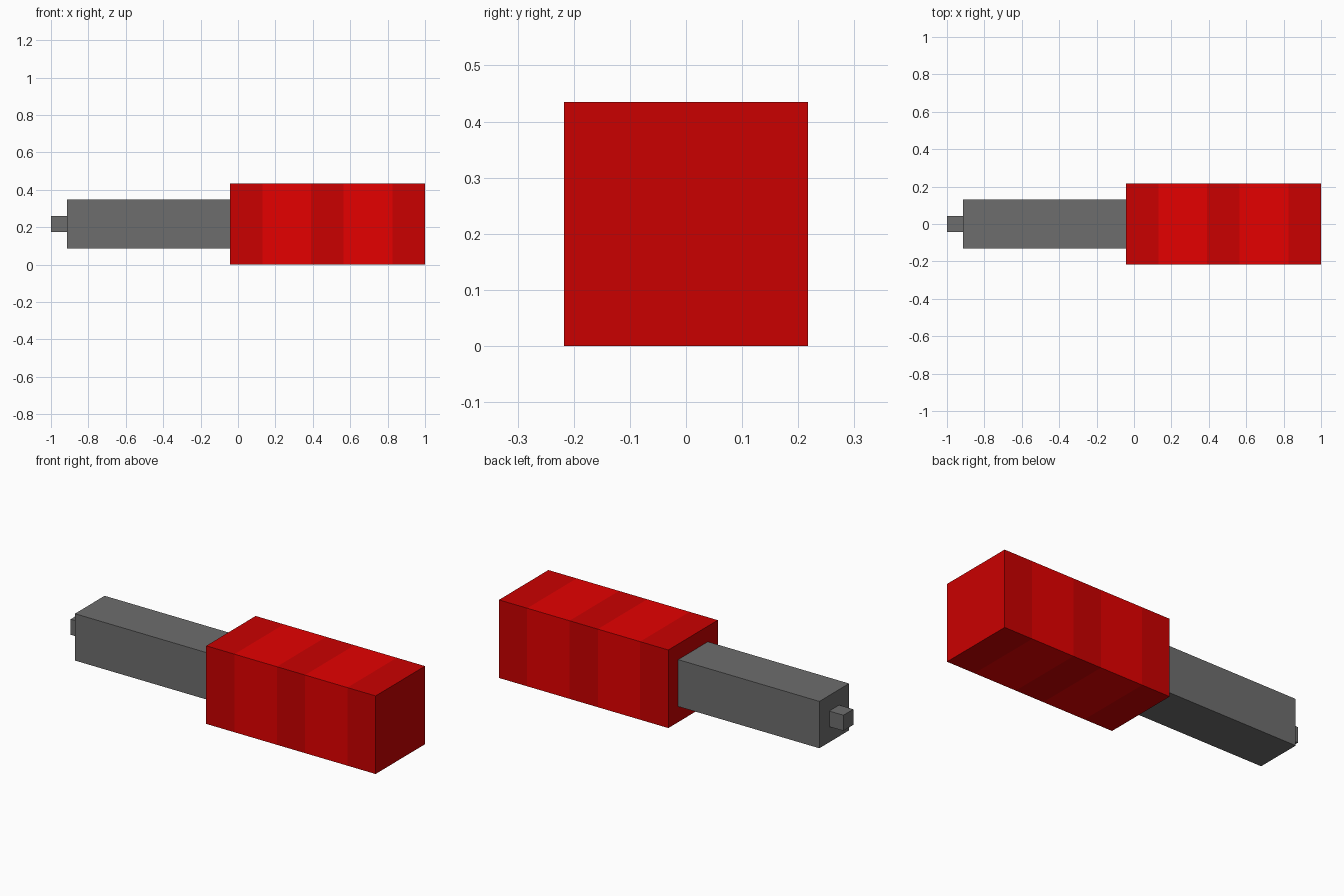
import bpy, bmesh
from mathutils import Matrix, Vector

if "Cube" in bpy.data.objects:
    bpy.data.objects.remove(bpy.data.objects["Cube"])

U = 2 / 23          # one block unit; the model is 23 units long
MID = 2.5 * U       # height of the centre axis


def material(name, rgb):
    m = bpy.data.materials.new(name)
    m.diffuse_color = (*rgb, 1)
    m.use_nodes = True
    m.node_tree.nodes["Principled BSDF"].inputs["Base Color"].default_value = m.diffuse_color
    return m


dark_red = material("dark red", (0.59, 0.0, 0.0))
bright_red = material("bright red", (0.78, 0.0, 0.0))
grey = material("grey", (0.155, 0.155, 0.155))


def bar(name, start, length, width, mats, cuts=()):
    """Square bar along x, in units from the left end, cut into bands of alternating colour."""
    bm = bmesh.new()
    x0 = -1 + start * U
    size = Vector((length, width, width)) * U
    centre = Vector((x0 + size.x / 2, 0, MID))
    bmesh.ops.create_cube(bm, size=1, matrix=Matrix.Translation(centre) @ Matrix.Diagonal((*size, 1)))
    planes = [x0 + c * U for c in cuts]
    for x in planes:
        bmesh.ops.bisect_plane(bm, geom=bm.verts[:] + bm.edges[:] + bm.faces[:],
                               plane_co=(x, 0, 0), plane_no=(1, 0, 0))
    for f in bm.faces:
        band = sum(f.calc_center_median().x > x for x in planes)
        f.material_index = band % len(mats)
    mesh = bpy.data.meshes.new(name)
    bm.to_mesh(mesh)
    bm.free()
    for m in mats:
        mesh.materials.append(m)
    bpy.context.collection.objects.link(bpy.data.objects.new(name, mesh))


# Striped handle, metal shaft and small tip
bar("handle", 11, 12, 5, [dark_red, bright_red], cuts=(2, 5, 7, 10))
bar("shaft", 1, 10, 3, [grey])
bar("tip", 0, 1, 1, [grey])
